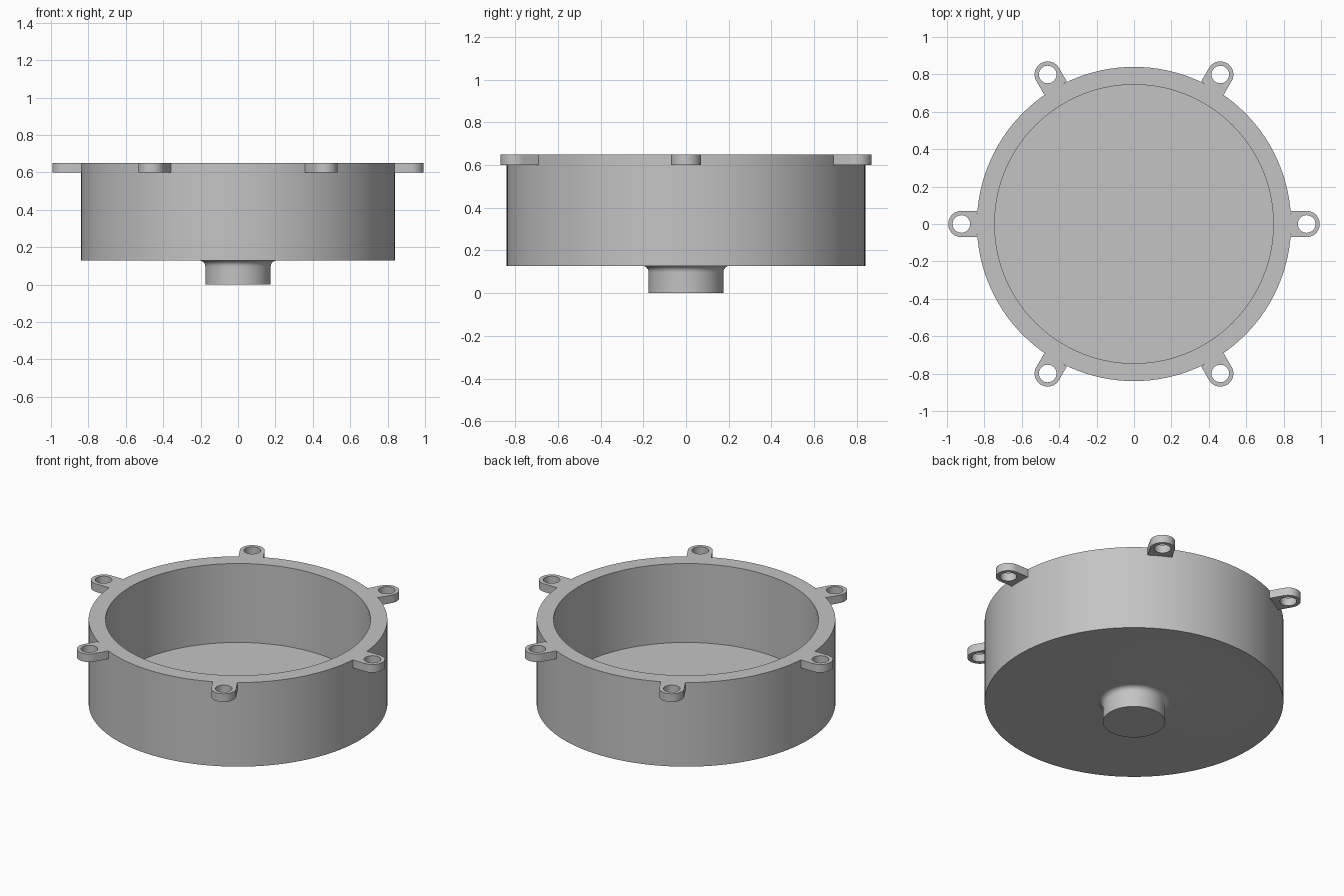
import bpy, bmesh
from math import sin, cos, pi, radians, sqrt, asin

if "Cube" in bpy.data.objects:
    bpy.data.objects.remove(bpy.data.objects["Cube"], do_unlink=True)

SEGMENTS = 120
TOP, LUG_BOTTOM, FLOOR, BASE = 0.65, 0.60, 0.16, 0.128
OUTER, INNER, BOSS, FILLET = 0.84, 0.745, 0.175, 0.03
LUG_CENTRE, LUG_R, HOLE_R = 0.923, 0.07, 0.047

grey = bpy.data.materials.new("plain_grey")
grey.use_nodes = True
colour = (0.55, 0.55, 0.55, 1)
grey.diffuse_color = colour
grey.node_tree.nodes["Principled BSDF"].inputs["Base Color"].default_value = colour


def finish(bm, name):
    bmesh.ops.recalc_face_normals(bm, faces=bm.faces)
    mesh = bpy.data.meshes.new(name)
    bm.to_mesh(mesh)
    bm.free()
    mesh.materials.append(grey)
    return add_object(name, mesh)


def add_object(name, mesh):
    obj = bpy.data.objects.new(name, mesh)
    bpy.context.collection.objects.link(obj)
    bpy.ops.object.select_all(action='DESELECT')
    obj.select_set(True)
    bpy.context.view_layer.objects.active = obj
    bpy.ops.object.shade_smooth_by_angle(angle=radians(30))
    return obj


# Housing: one turned profile with cup, floor, filleted boss
fillet = [(BOSS + FILLET - FILLET * cos(a), BASE - FILLET + FILLET * sin(a))
          for a in [i * pi / 16 for i in range(9)]]
profile = [(0, 0), (BOSS, 0)] + fillet + [
    (OUTER, BASE), (OUTER, LUG_BOTTOM), (OUTER, TOP), (INNER, TOP), (INNER, FLOOR), (0, FLOOR)]
bm = bmesh.new()
verts = [bm.verts.new((r, 0, z)) for r, z in profile]
edges = [bm.edges.new(pair) for pair in zip(verts, verts[1:])]
bmesh.ops.spin(bm, geom=verts + edges, cent=(0, 0, 0), axis=(0, 0, 1),
               angle=2 * pi, steps=SEGMENTS, use_merge=True)
bmesh.ops.remove_doubles(bm, verts=bm.verts, dist=1e-5)
finish(bm, "housing")

# Mounting lug: rounded tab whose root follows the housing wall
half = asin(LUG_R / OUTER)
step = 2 * pi / SEGMENTS
root = [(OUTER * cos(a), OUTER * sin(a)) for a in (half, step, 0, -step, -half)]
tip = [(LUG_CENTRE + LUG_R * cos(a), LUG_R * sin(a))
       for a in [-pi / 2 + i * pi / 24 for i in range(25)]]
hole = [(LUG_CENTRE + HOLE_R * cos(a), HOLE_R * sin(a))
        for a in [i * pi / 18 for i in range(36)]]
bm = bmesh.new()
edges = []
for loop in (root + tip, hole):
    vs = [bm.verts.new((x, y, LUG_BOTTOM)) for x, y in loop]
    edges += [bm.edges.new((v, vs[i - 1])) for i, v in enumerate(vs)]
bmesh.ops.triangle_fill(bm, edges=edges, use_beauty=True, normal=(0, 0, 1))
result = bmesh.ops.extrude_face_region(bm, geom=bm.faces[:], use_keep_orig=True)
top_verts = [g for g in result["geom"] if isinstance(g, bmesh.types.BMVert)]
bmesh.ops.translate(bm, verts=top_verts, vec=(0, 0, TOP - LUG_BOTTOM))
lug = finish(bm, "mounting_lug_1")

# Six lugs evenly spaced around the rim
for i in range(1, 6):
    copy = add_object(f"mounting_lug_{i + 1}", lug.data)
    copy.rotation_euler.z = i * pi / 3
